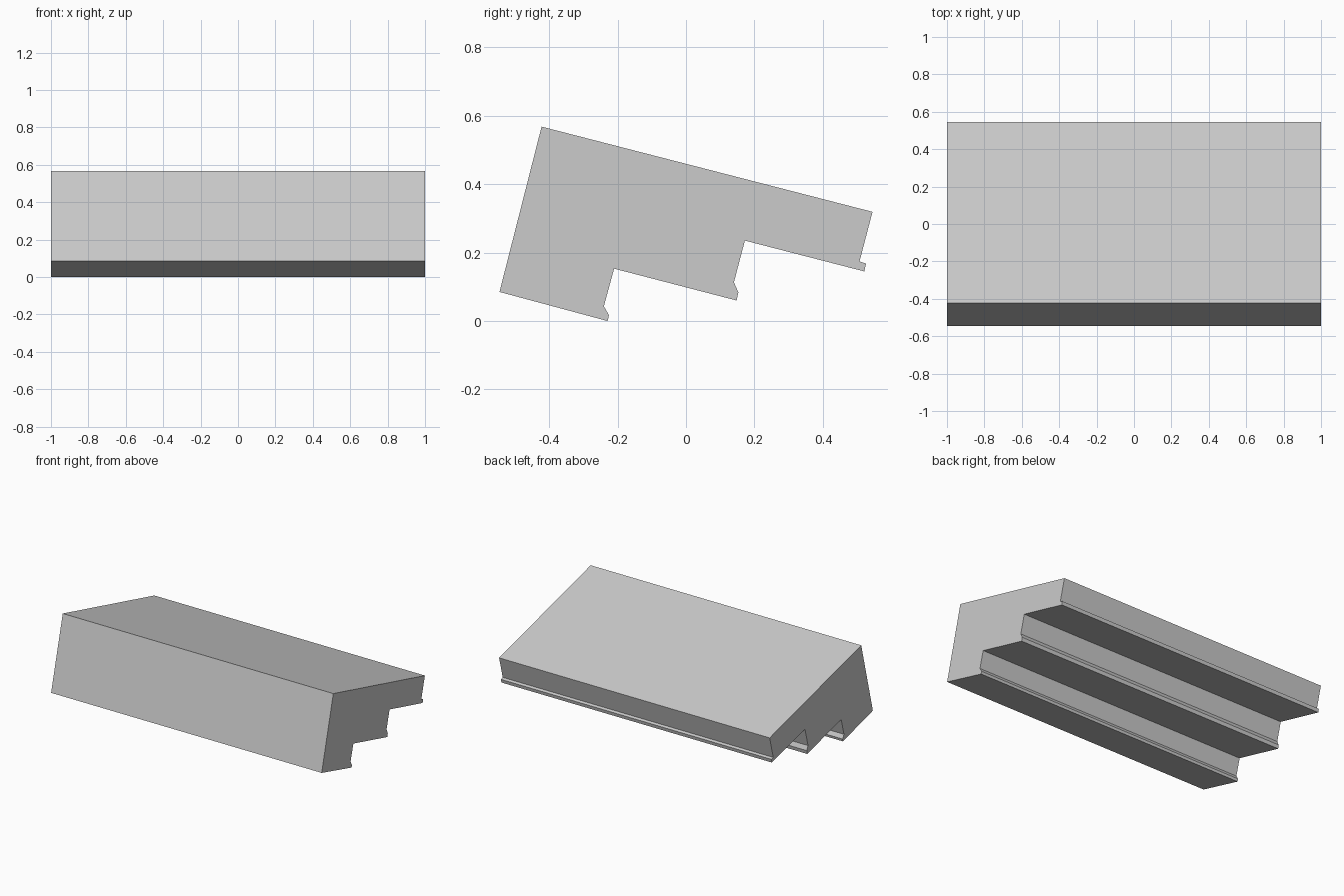
import bpy, bmesh

cube = bpy.data.objects.get("Cube")
if cube:
    bpy.data.objects.remove(cube, do_unlink=True)

# Single plain grey for the whole block
grey = bpy.data.materials.new("light_grey")
colour = (0.6, 0.6, 0.6, 1.0)
grey.diffuse_color = colour
grey.use_nodes = True
grey.node_tree.nodes["Principled BSDF"].inputs["Base Color"].default_value = colour

# Tilted stair cross-section (y, z)
HALF_WIDTH = 1.0
profile = [
    (-0.545, 0.085), (-0.422, 0.568), (0.545, 0.319),      # front face, flat top
    (0.507, 0.174), (0.526, 0.168), (0.521, 0.145),        # back edge with square lip
    (0.172, 0.235),                                        # upper tread
    (0.140, 0.113), (0.153, 0.084), (0.148, 0.060),        # middle riser and nosing
    (-0.210, 0.153),                                       # middle tread
    (-0.240, 0.043), (-0.225, 0.017), (-0.229, 0.0),       # lower riser and nosing
]

# Extrude the section across the full width
bm = bmesh.new()
section = bm.faces.new([bm.verts.new((-HALF_WIDTH, y, z)) for y, z in profile])
result = bmesh.ops.extrude_face_region(bm, geom=[section], use_keep_orig=True)
far_verts = [g for g in result["geom"] if isinstance(g, bmesh.types.BMVert)]
bmesh.ops.translate(bm, verts=far_verts, vec=(2 * HALF_WIDTH, 0, 0))
bmesh.ops.recalc_face_normals(bm, faces=bm.faces)

mesh = bpy.data.meshes.new("stepped_block")
bm.to_mesh(mesh)
bm.free()
mesh.materials.append(grey)
block = bpy.data.objects.new("stepped_block", mesh)
bpy.context.collection.objects.link(block)
